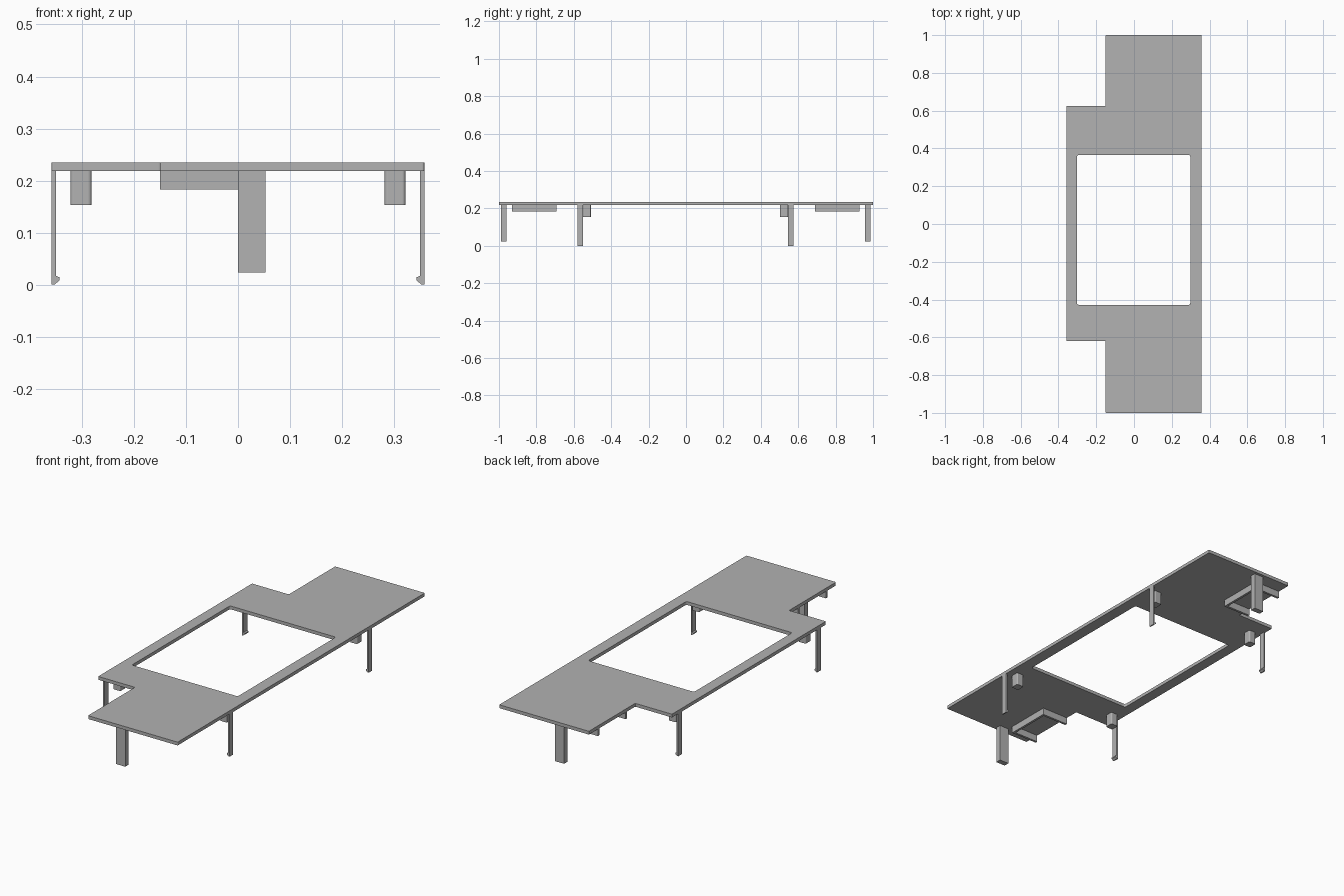
import bpy, bmesh, math
from mathutils import Vector

cube = bpy.data.objects.get("Cube")
if cube:
    bpy.data.objects.remove(cube, do_unlink=True)

grey = bpy.data.materials.new("plain grey")
grey.use_nodes = True
grey.diffuse_color = (0.445, 0.445, 0.445, 1)
grey.node_tree.nodes["Principled BSDF"].inputs["Base Color"].default_value = grey.diffuse_color

TOP, UNDER = 0.235, 0.218


def rounded(points, radius, steps=4):
    """Replace every corner of a closed outline with a small arc-like curve."""
    out = []
    for i, p in enumerate(points):
        p = Vector(p)
        a = p + (Vector(points[i - 1]) - p).normalized() * radius
        b = p + (Vector(points[(i + 1) % len(points)]) - p).normalized() * radius
        centre = a + b - p
        for k in range(steps + 1):
            t = k / steps * math.pi / 2
            out.append(centre + (a - centre) * math.cos(t) + (b - centre) * math.sin(t))
    return out


def rect(x0, x1, y0, y1):
    return [(x0, y0), (x1, y0), (x1, y1), (x0, y1)]


def prism(name, loops, start, end, axis="z"):
    """Fill outlines (later loops are holes) and extrude them along z or y."""
    def place(p, d):
        return (p[0], p[1], d) if axis == "z" else (p[0], d, p[1])
    bm = bmesh.new()
    edges = []
    for loop in loops:
        vs = [bm.verts.new(place(p, start)) for p in loop]
        edges += [bm.edges.new((vs[i - 1], vs[i])) for i in range(len(vs))]
    bmesh.ops.triangle_fill(bm, edges=edges, use_beauty=True)
    ext = bmesh.ops.extrude_face_region(bm, geom=bm.faces[:])
    moved = [g for g in ext["geom"] if isinstance(g, bmesh.types.BMVert)]
    shift = Vector(place((0, 0), end - start))
    bmesh.ops.translate(bm, verts=moved, vec=shift)
    bmesh.ops.recalc_face_normals(bm, faces=bm.faces[:])
    mesh = bpy.data.meshes.new(name)
    bm.to_mesh(mesh)
    bm.free()
    mesh.materials.append(grey)
    obj = bpy.data.objects.new(name, mesh)
    bpy.context.collection.objects.link(obj)
    return obj


# Flat panel with notched corners and a window opening
W = 0.358
outline = [(-0.15, -1), (W, -1), (W, 1), (-0.15, 1),
           (-0.15, 0.625), (-W, 0.625), (-W, -0.62), (-0.15, -0.62)]
opening = rect(-0.302, 0.298, -0.428, 0.366)
prism("panel", [rounded(outline, 0.004), rounded(opening, 0.01)], UNDER, TOP)

# Clip legs with inward hooks, and the locating blocks beside them
hook = [(W, 0), (0.353, 0), (0.343, 0.008), (0.343, 0.014),
        (0.350, 0.017), (0.350, UNDER), (W, UNDER)]
for side, s in (("left", 1), ("right", -1)):
    profile = [(s * x, z) for x, z in hook]
    block_x = sorted((s * 0.282, s * 0.322))
    for end, leg, block in (("front", (-0.58, -0.55), (-0.55, -0.508)),
                            ("back", (0.545, 0.575), (0.503, 0.545))):
        prism(f"{end}_{side}_clip_leg", [profile], *leg, axis="y")
        prism(f"{end}_{side}_block", [rounded(rect(*block_x, *block), 0.006)],
              0.153, UNDER)

# Tall posts and three-sided ribs under each end
T = 0.012
for end, post, (y0, y1) in (("front", (-0.988, -0.96), (-0.93, -0.692)),
                            ("back", (0.958, 0.986), (0.69, 0.928))):
    prism(f"{end}_post", [rect(0, 0.053, *post)], 0.023, UNDER)
    rib = [(-0.15, y0), (0, y0), (0, y1), (-0.15, y1),
           (-0.15, y1 - T), (-T, y1 - T), (-T, y0 + T), (-0.15, y0 + T)]
    prism(f"{end}_rib", [rib], 0.183, UNDER)
